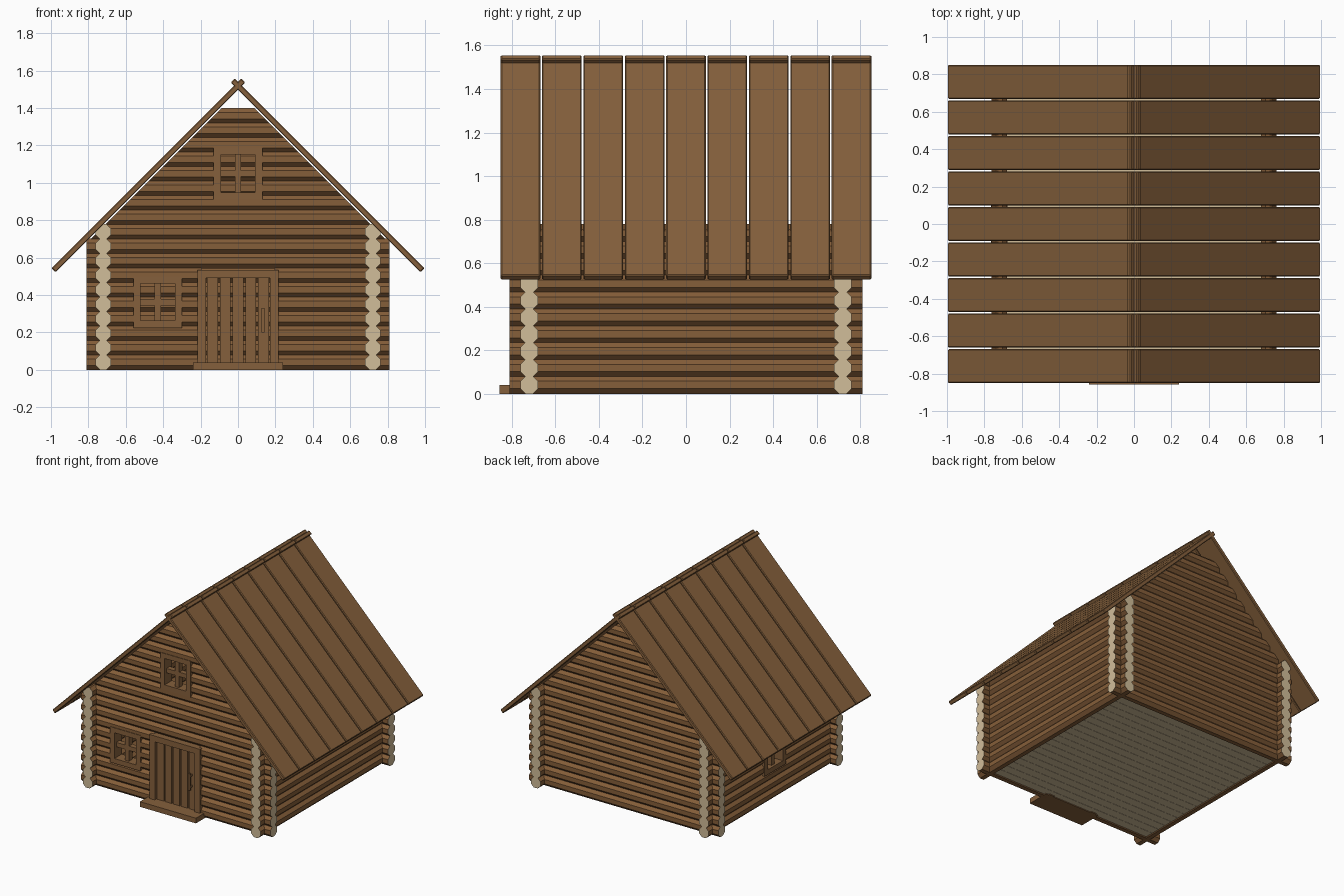
import bpy, bmesh, math
from mathutils import Matrix, Vector

if "Cube" in bpy.data.objects:
    bpy.data.objects.remove(bpy.data.objects["Cube"])

PITCH, APO = 0.0775, 0.041          # log spacing and half thickness
WALL, REACH = 0.72, 0.81            # wall centre line and log overhang


def material(name, rgb):
    m = bpy.data.materials.new(name)
    m.diffuse_color = (*rgb, 1)
    m.use_nodes = True
    m.node_tree.nodes["Principled BSDF"].inputs["Base Color"].default_value = m.diffuse_color
    return m


BARK = material("log brown", (0.235, 0.112, 0.041))
PLANK = material("plank brown", (0.235, 0.117, 0.045))
CUT = material("cut wood tan", (0.64, 0.51, 0.32))


def finish(name, bm, mats, bevel=0):
    bmesh.ops.recalc_face_normals(bm, faces=bm.faces)
    me = bpy.data.meshes.new(name)
    bm.to_mesh(me)
    bm.free()
    for m in mats:
        me.materials.append(m)
    ob = bpy.data.objects.new(name, me)
    bpy.context.collection.objects.link(ob)
    if bevel:
        mod = ob.modifiers.new("soft edges", 'BEVEL')
        mod.width, mod.segments = bevel, 1
    return ob


def box(bm, lo, hi, matrix=Matrix()):
    lo, hi = Vector(lo), Vector(hi)
    size = Matrix.Diagonal((*(hi - lo), 1))
    bmesh.ops.create_cube(bm, size=1, matrix=matrix @ Matrix.Translation((lo + hi) / 2) @ size)


def log(bm, axis, offset, z, a, b, gable):
    """Eight-sided log along x or y; gable logs are cut to the roof slope."""
    r = APO / math.cos(math.pi / 8)
    rings = []
    for end in (a, b):
        ring = []
        for i in range(8):
            t = math.pi / 8 + i * math.pi / 4
            side, up = offset + r * math.cos(t), z + r * math.sin(t)
            along = end
            if gable and abs(end) == REACH:
                along = math.copysign(1.488 - up, end)
            co = (along, side, up) if axis == 'x' else (side, along, up)
            ring.append(bm.verts.new(co))
        rings.append(ring)
    for i in range(8):
        j = (i + 1) % 8
        bm.faces.new((rings[0][i], rings[0][j], rings[1][j], rings[1][i]))
    for ring in rings:
        bm.faces.new(ring).material_index = 1


def wall(name, axis, offset, rows, openings=()):
    """Stack of logs; openings are (start, end, first row, last row)."""
    bm = bmesh.new()
    for k in range(rows):
        cuts = sorted(o for o in openings if o[2] <= k <= o[3])
        points = [-REACH] + [p for o in cuts for p in o[:2]] + [REACH]
        for a, b in zip(points[::2], points[1::2]):
            log(bm, axis, offset, APO + k * PITCH, a, b, axis == 'x' and k > 8)
    finish(name, bm, [BARK, CUT])


# Log walls, front and back rising into gables
wall("front_wall", 'x', -WALL, 18,
     [(-0.195, 0.195, 0, 6), (-0.54, -0.325, 3, 5), (-0.11, 0.11, 12, 14)])
wall("back_wall", 'x', WALL, 18)
wall("right_wall", 'y', WALL, 10)
wall("left_wall", 'y', -WALL, 10, [(-0.11, 0.11, 3, 5)])


# Windows: outer frame and cross bars, built facing -y and turned if needed
def window(name, centre, z0, z1, turn=0):
    bm = bmesh.new()
    w, f, y0, y1 = 0.13, 0.038, -0.765, -0.675
    zm = (z0 + z1) / 2
    m = Matrix.Rotation(turn, 4, 'Z') @ Matrix.Translation((centre, 0, 0))
    for s in (-1, 1):
        x = s * (w - f / 2)
        box(bm, (x - f / 2, y0, z0), (x + f / 2, y1, z1), m)
    box(bm, (-w + f, y0, z0), (w - f, y1, z0 + f), m)
    box(bm, (-w + f, y0, z1 - f), (w - f, y1, z1), m)
    box(bm, (-0.017, -0.745, z0 + f), (0.017, -0.70, z1 - f), m)
    box(bm, (-w + f, -0.743, zm - 0.017), (w - f, -0.702, zm + 0.017), m)
    finish(name, bm, [PLANK])


window("front_window", -0.43, 0.225, 0.50)
window("gable_window", 0.0, 0.91, 1.19)
window("left_window", 0.0, 0.225, 0.50, -math.pi / 2)

# Door frame
bm = bmesh.new()
for s in (-1, 1):
    box(bm, (s * 0.193 - 0.023, -0.775, 0), (s * 0.193 + 0.023, -0.67, 0.49))
box(bm, (-0.216, -0.775, 0.49), (0.216, -0.67, 0.535))
finish("door_frame", bm, [PLANK])

# Door of five planks
bm = bmesh.new()
for i in range(5):
    x = -0.136 + i * 0.068
    box(bm, (x - 0.029, -0.755, 0.04), (x + 0.029, -0.72, 0.49))
finish("door_planks", bm, [PLANK])

# Door handle: upright bar on two pegs
bm = bmesh.new()
box(bm, (0.125, -0.79, 0.20), (0.141, -0.777, 0.33))
for z in (0.215, 0.30):
    box(bm, (0.127, -0.778, z), (0.139, -0.75, z + 0.015))
finish("door_handle", bm, [PLANK])

# Doorstep
bm = bmesh.new()
box(bm, (-0.24, -0.857, 0), (0.24, -0.68, 0.04))
finish("doorstep", bm, [PLANK])

# Floor boards
bm = bmesh.new()
for i in range(20):
    y = -0.70 + i * 0.07
    box(bm, (-0.70, y + 0.001, 0.006), (0.70, y + 0.069, 0.03))
finish("floor_boards", bm, [CUT])

# Roof: nine boards on each slope, crossing at the ridge
for name, s in (("right_roof", 1), ("left_roof", -1)):
    bm = bmesh.new()
    m = Matrix.Translation((s * 0.479, 0, 1.04)) @ Matrix.Rotation(s * math.pi / 4, 4, 'Y')
    for i in range(9):
        y = -0.76 + i * 0.19
        box(bm, (-0.717, y - 0.091, -0.0155), (0.717, y + 0.091, 0.0155), m)
    finish(name, bm, [PLANK], 0.005)
